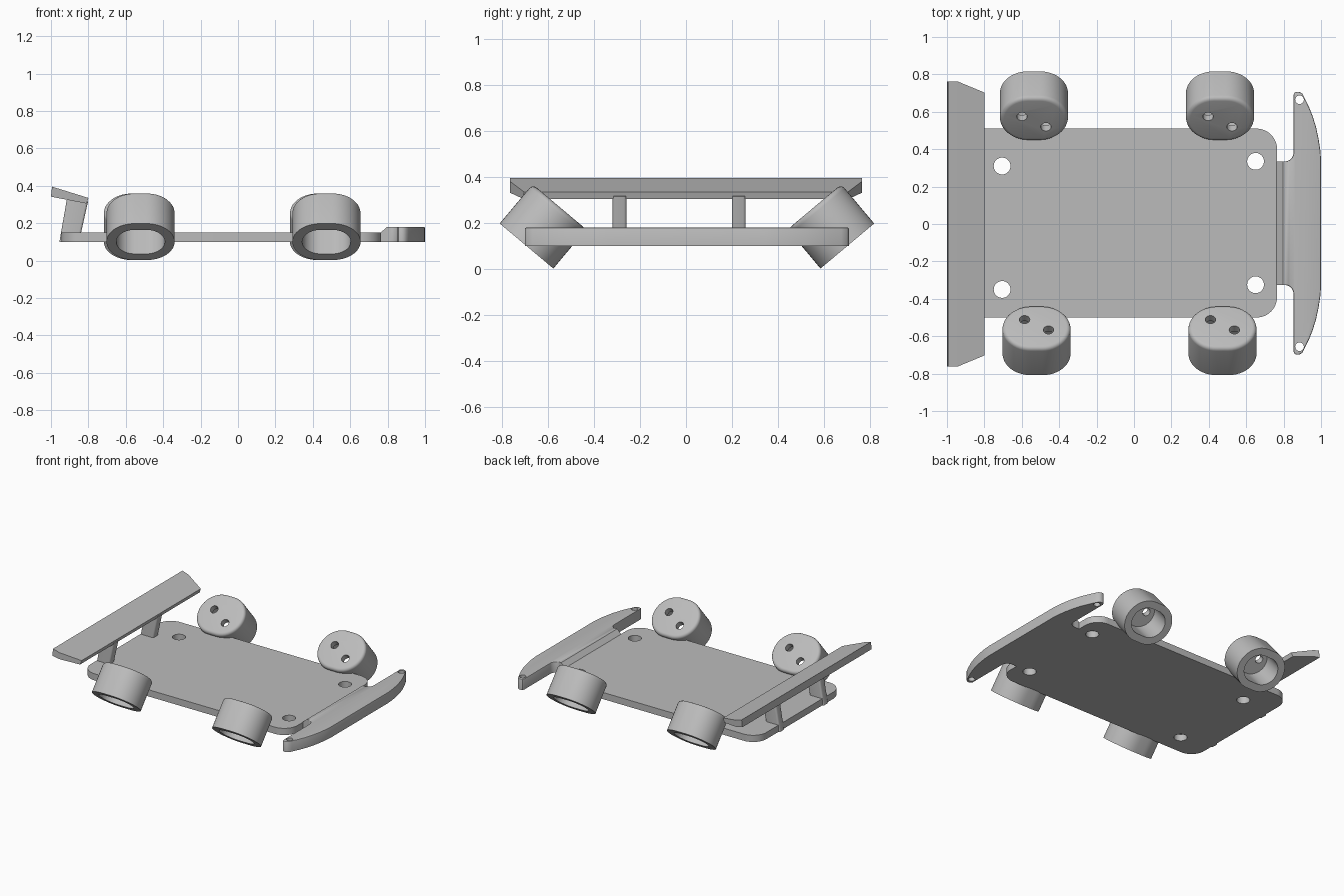
import bpy, bmesh, math
from mathutils import Matrix, Vector

cube = bpy.data.objects.get("Cube")
if cube:
    bpy.data.objects.remove(cube, do_unlink=True)

grey = bpy.data.materials.new("plain grey")
grey.use_nodes = True
grey.diffuse_color = (0.5, 0.5, 0.5, 1)
grey.node_tree.nodes["Principled BSDF"].inputs["Base Color"].default_value = (0.5, 0.5, 0.5, 1)


def prism(name, outline, low, high, to_3d=lambda u, v, w: (u, v, w)):
    """Extrude a 2D outline between two levels."""
    bm = bmesh.new()
    face = bm.faces.new([bm.verts.new(to_3d(u, v, low)) for u, v in outline])
    shift = Vector(to_3d(0, 0, high)) - Vector(to_3d(0, 0, low))
    top = bmesh.ops.extrude_face_region(bm, geom=[face])["geom"]
    bmesh.ops.translate(bm, vec=shift, verts=[g for g in top if isinstance(g, bmesh.types.BMVert)])
    bmesh.ops.recalc_face_normals(bm, faces=bm.faces)
    mesh = bpy.data.meshes.new(name)
    bm.to_mesh(mesh)
    bm.free()
    mesh.materials.append(grey)
    obj = bpy.data.objects.new(name, mesh)
    bpy.context.collection.objects.link(obj)
    return obj


def rounded_rect(x0, x1, y0, y1, r, steps=12):
    pts = []
    corners = [(x1 - r, y1 - r), (x0 + r, y1 - r), (x0 + r, y0 + r), (x1 - r, y0 + r)]
    for k, (cx, cy) in enumerate(corners):
        for i in range(steps + 1):
            a = math.pi / 2 * (k + i / steps)
            pts.append((cx + r * math.cos(a), cy + r * math.sin(a)))
    return pts


def stadium(r, half, steps=24):
    pts = []
    for side in (1, -1):
        for i in range(steps + 1):
            a = math.pi * (i / steps - 0.5)
            pts.append((side * (half + r * math.cos(a)), side * r * math.sin(a)))
    return pts


def circle(x, y, r, n=32):
    return [(x + r * math.cos(math.tau * i / n), y + r * math.sin(math.tau * i / n)) for i in range(n)]


def activate(obj):
    bpy.ops.object.select_all(action="DESELECT")
    obj.select_set(True)
    bpy.context.view_layer.objects.active = obj


def cut(obj, cutter):
    activate(obj)
    mod = obj.modifiers.new("cut", "BOOLEAN")
    mod.operation, mod.solver, mod.object = "DIFFERENCE", "EXACT", cutter
    bpy.ops.object.modifier_apply(modifier=mod.name)
    bpy.data.objects.remove(cutter, do_unlink=True)


def round_edges(obj, width, test, segments=4):
    """Bevel the edges whose two ends pass the test."""
    bm = bmesh.new()
    bm.from_mesh(obj.data)
    edges = [e for e in bm.edges if all(test(v.co) for v in e.verts)]
    bmesh.ops.bevel(bm, geom=edges, offset=width, segments=segments, profile=0.5, affect="EDGES")
    bm.to_mesh(obj.data)
    bm.free()


def finish(obj):
    activate(obj)
    bpy.ops.object.shade_smooth_by_angle(angle=math.radians(35))


def side_profile(u, v, w):
    return (u, w, v)


# Base plate with four mounting holes
base = prism("base_plate", rounded_rect(-0.945, 0.765, -0.5, 0.51, 0.11), 0.1, 0.15)
for x, y in [(-0.705, 0.31), (-0.705, -0.35), (0.65, 0.335), (0.65, -0.325)]:
    cut(base, prism("hole_cutter", circle(x, y, 0.045), 0, 0.3))
finish(base)

# Front bumper: half outline mirrored across its centre line
fillet = [(0.805 + 0.048 * math.sin(a), 0.378 - 0.048 * math.cos(a))
          for a in [math.pi / 2 * i / 8 for i in range(9)]]
half = [(0.8, 0.33)] + fillet + [
    (0.853, 0.685), (0.858, 0.698), (0.87, 0.703), (0.885, 0.702), (0.9, 0.693), (0.912, 0.67),
    (0.936, 0.62), (0.956, 0.57), (0.973, 0.515), (0.987, 0.45), (0.996, 0.39), (1.0, 0.34)]
outline = half + [(x, -y) for x, y in reversed(half)]
bumper = prism("bumper", [(x, y + 0.004) for x, y in outline], 0.1, 0.18)
round_edges(bumper, 0.006, lambda c: c.z > 0.17 and c.x > 0.81, 2)
for y in (0.664, -0.656):
    cut(bumper, prism("hole_cutter", circle(0.885, y, 0.023), 0, 0.3))
finish(bumper)

# Ramp joining the plate to the bumper
prism("bumper_ramp", [(0.75, 0.1), (0.805, 0.1), (0.805, 0.18), (0.797, 0.18), (0.763, 0.15), (0.75, 0.15)],
      -0.326, 0.334, side_profile)

# Rear wing: sloped blade with clipped ends
wing = prism("rear_wing", [(-1.0, 0.342), (-0.945, 0.331), (-0.81, 0.305), (-0.8, 0.335),
                           (-0.945, 0.38), (-0.994, 0.395)], -0.763, 0.763, side_profile)
for v in wing.data.vertices:
    inset = max(0, (v.co.x + 0.945) / 0.145) * 0.06
    v.co.y -= math.copysign(inset, v.co.y)

# Two leaning wing struts
for side, y in (("right", -0.288), ("left", 0.229)):
    strut = prism(side + "_wing_strut", [(-0.955, 0.1), (-0.85, 0.1), (-0.802, 0.315), (-0.912, 0.345)],
                  y - 0.03, y + 0.03, side_profile)
    bm = bmesh.new()
    bm.from_mesh(strut.data)
    upright = [e for e in bm.edges if abs(e.verts[0].co.z - e.verts[1].co.z) > 0.1]
    bmesh.ops.bevel(bm, geom=upright, offset=0.012, segments=4, profile=0.5, affect="EDGES")
    bm.to_mesh(strut.data)
    bm.free()
    finish(strut)

# Four tilted hollow cups, the far pair turned half round
HEIGHT = 0.222
places = [("rear_right", -0.521, -0.692, 0), ("front_right", 0.473, -0.692, 0),
          ("rear_left", -0.535, 0.7, math.pi), ("front_left", 0.46, 0.7, math.pi)]
for name, x, y, turn in places:
    cup = prism(name + "_cup", stadium(0.152, 0.03), 0, HEIGHT)
    round_edges(cup, 0.022, lambda c: c.z > HEIGHT - 0.01)
    cut(cup, prism("cavity_cutter", stadium(0.1, 0.03), -0.1, HEIGHT - 0.045))
    for u, v in [(-0.064, 0.05), (0.064, -0.022)]:
        cut(cup, prism("hole_cutter", circle(u, v, 0.028), 0.1, 0.4))
    cup.matrix_world = (Matrix.Translation((x, y, 0.1)) @ Matrix.Rotation(turn, 4, "Z")
                        @ Matrix.Rotation(math.radians(-40), 4, "X"))
    finish(cup)
